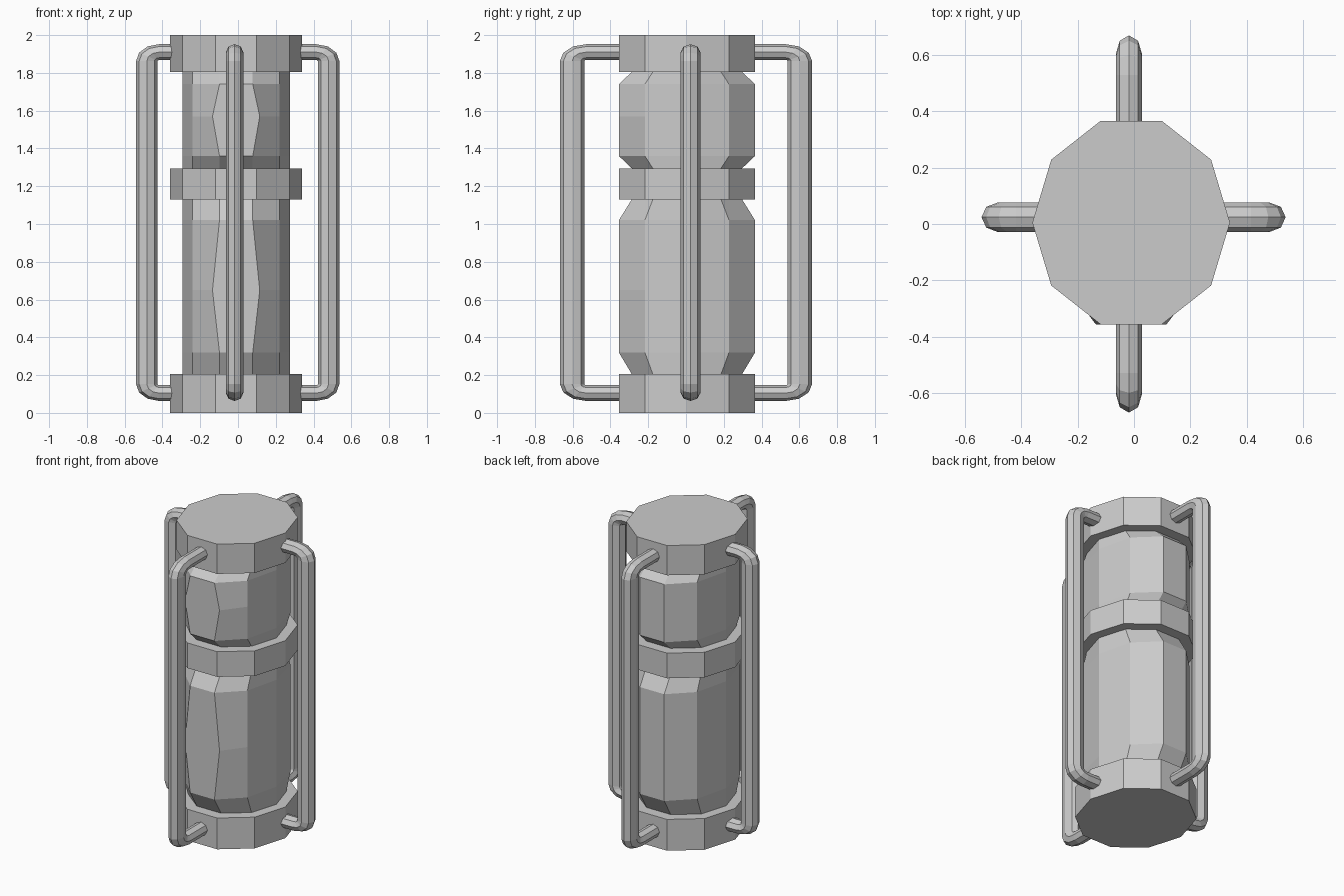
import bpy, bmesh, math

if "Cube" in bpy.data.objects:
    bpy.data.objects.remove(bpy.data.objects["Cube"])

CX, CY = -0.01, 0.005      # axis of the canister
RX, RY = 0.35, 0.379       # decagon radii of caps and band
BX = 0.285                 # narrower x radius of the body


def loft(name, rings):
    """Skin a list of equal-length vertex rings and cap both ends."""
    n = len(rings[0])
    bm = bmesh.new()
    vs = [[bm.verts.new(v) for v in r] for r in rings]
    bm.faces.new(vs[0][::-1])
    bm.faces.new(vs[-1])
    for a, b in zip(vs, vs[1:]):
        for i in range(n):
            j = (i + 1) % n
            bm.faces.new((a[i], a[j], b[j], b[i]))
    bmesh.ops.recalc_face_normals(bm, faces=bm.faces)
    me = bpy.data.meshes.new(name)
    bm.to_mesh(me)
    bm.free()
    ob = bpy.data.objects.new(name, me)
    bpy.context.collection.objects.link(ob)
    return ob


def decagon(z, rx=RX, ry=RY, front=1.0):
    """Ten-sided ring; front widens the flat front face."""
    ring = []
    for i in range(10):
        x = rx*math.cos(i*math.pi/5)
        if i in (7, 8):
            x *= front
        ring.append((CX + x, CY + ry*math.sin(i*math.pi/5), z))
    return ring


# End caps and middle band
for name, z0, z1 in (("bottom_cap", 0, 0.205), ("middle_band", 1.13, 1.295),
                     ("top_cap", 1.805, 2.0)):
    loft(name, [decagon(z0), decagon(z1)])

# Chamfered body sections between the caps
for name, z0, za, zm, zb, z1 in (("lower_body", 0.205, 0.32, 0.65, 1.02, 1.13),
                                 ("upper_body", 1.295, 1.36, 1.57, 1.74, 1.805)):
    loft(name, [decagon(z0, BX, 0.307), decagon(za, BX), decagon(zm, BX, RY, 1.42),
                decagon(zb, BX), decagon(z1, BX, 0.307)])


def handle(name, direction, offset, outer, hr, ht):
    """Octagonal bar bent into a bracket; hr/ht = radial/tangential half widths."""
    hz, zlo, zhi = 0.042, 0.105, 1.91
    ru, rz = 1.15*hr, 0.048
    ua = outer - hr - ru
    # path of (u, z, outward angle)
    path = [(0.29, zlo, -math.pi/2)]
    for zc, angles in ((zlo + rz, (-90, -60, -30, 0)), (zhi - rz, (0, 30, 60, 90))):
        for a in map(math.radians, angles):
            path.append((ua + ru*math.cos(a), zc + rz*math.sin(a), a))
    path.append((0.29, zhi, math.pi/2))
    dx, dy = direction
    rings = []
    for u, z, a in path:
        ring = []
        for k in range(8):
            t = k*math.pi/4
            uu = u + hr*math.cos(a)*math.cos(t)
            zz = z + hz*math.sin(a)*math.cos(t)
            w = offset + ht*math.sin(t)
            ring.append((dx*uu + abs(dy)*w, dy*uu + abs(dx)*w, zz))
        rings.append(ring)
    loft(name, rings)


# Four guard handles
handle("left_handle", (-1, 0), 0.024, 0.54, 0.057, 0.052)
handle("right_handle", (1, 0), 0.024, 0.537, 0.057, 0.052)
handle("front_handle", (0, -1), -0.018, 0.668, 0.065, 0.046)
handle("back_handle", (0, 1), -0.018, 0.668, 0.065, 0.046)
